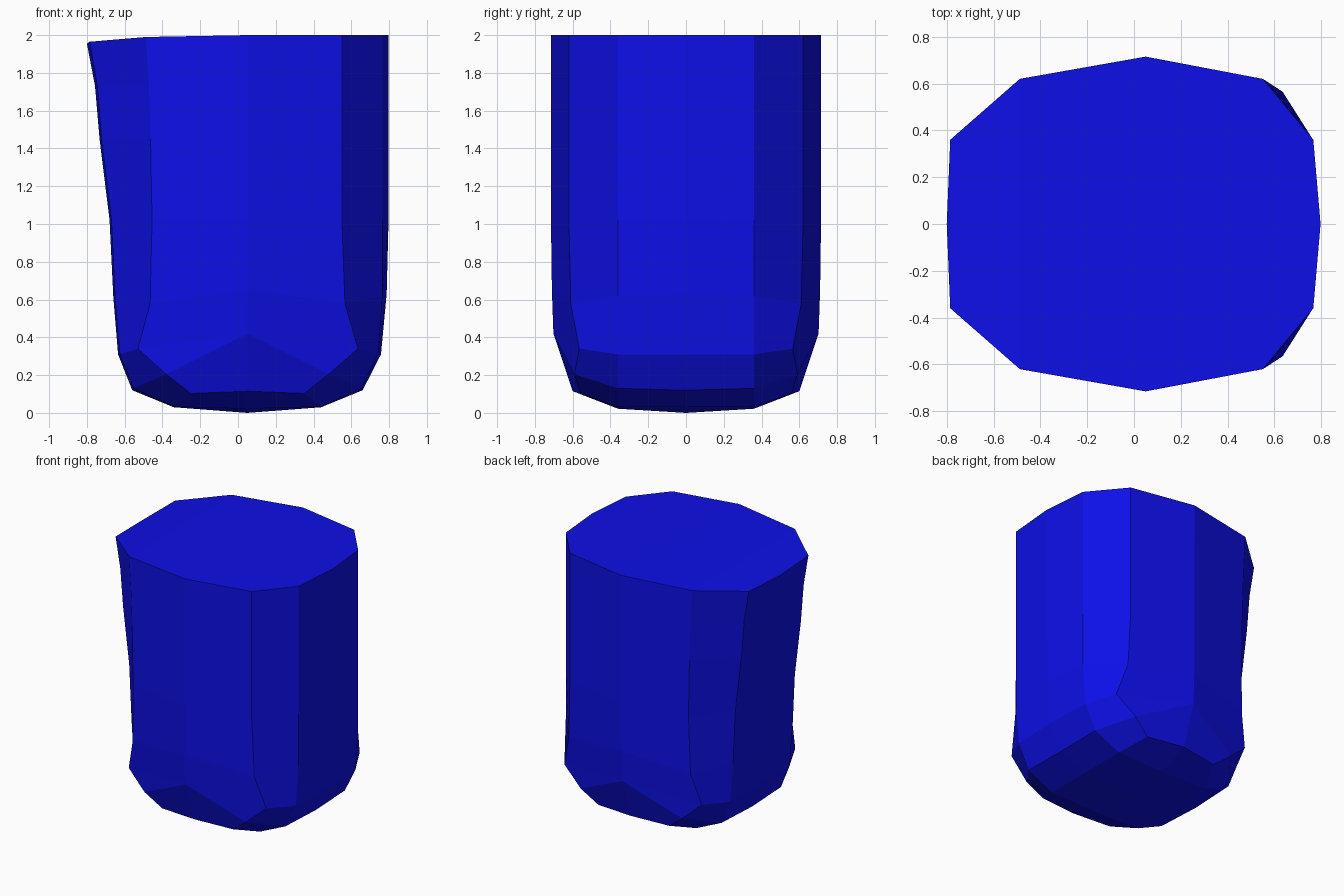
import bpy, bmesh

if "Cube" in bpy.data.objects:
    bpy.data.objects.remove(bpy.data.objects["Cube"])

CX = 0.05  # centre line of the untilted right half
bm = bmesh.new()

# Half rings (y >= 0), running from the +x middle round the back to the -x middle
RIGHT_Y = (0, 0.36, 0.62, 0.715)


def ring(points):
    return [bm.verts.new(p) for p in points]


def wall_ring(z, left):
    """Straight right side; the left side leans out by the given x values."""
    right = [(x, y, z) for x, y in zip((0.797, 0.766, 0.55, CX), RIGHT_Y)]
    return ring(right + [(x, y, zz) for (x, zz), y in zip(left, (0.62, 0.36, 0))])


top = wall_ring(2.0, ((-0.488, 1.99), (-0.785, 1.965), (-0.8, 1.955)))
rings = [
    top,
    wall_ring(1.73, ((-0.472, 1.73), (-0.745, 1.73), (-0.757, 1.73))),
    wall_ring(1.45, ((-0.463, 1.45), (-0.722, 1.45), (-0.733, 1.45))),
    wall_ring(1.02, ((-0.455, 1.02), (-0.67, 1.02), (-0.68, 1.02))),
    ring([(0.787, 0, 0.63), (0.765, 0.36, 0.62), (0.566, 0.61, 0.58), (CX, 0.71, 0.65),
          (-0.465, 0.61, 0.58), (-0.65, 0.36, 0.6), (-0.66, 0, 0.61)]),
    ring([(0.757, 0, 0.31), (0.742, 0.36, 0.31), (0.635, 0.565, 0.34), (CX, 0.702, 0.42),
          (-0.53, 0.565, 0.34), (-0.625, 0.36, 0.31), (-0.635, 0, 0.31)]),
]

# Walls
for a, b in zip(rings, rings[1:]):
    for i in range(6):
        bm.faces.new((a[i], a[i + 1], b[i + 1], b[i]))

# Top cap
mid = ring([(top[i].co.x, 0, top[i].co.z) for i in (1, 2, 3, 4, 5)])
bm.faces.new((top[0], top[1], mid[0]))
for i in range(4):
    bm.faces.new((top[i + 1], top[i + 2], mid[i + 1], mid[i]))
bm.faces.new((top[5], top[6], mid[4]))

# Rounded base, built the same way on both sides of the centre line
low = rings[-1]
back, inner, centre = ring([(CX, 0.6, 0.115), (CX, 0.36, 0.022), (CX, 0, 0)])
for s, (a0, a1, a2) in ((1, low[:3]), (-1, low[:3:-1])):
    b0, b1, b2, b3, i0, i1 = ring([
        (CX + s * 0.61, 0, 0.12), (CX + s * 0.603, 0.36, 0.13),
        (CX + s * 0.43, 0.59, 0.205), (CX + s * 0.30, 0.56, 0.103),
        (CX + s * 0.39, 0, 0.03), (CX + s * 0.39, 0.36, 0.033)])
    for f in ((a0, a1, b1, b0), (a1, a2, b2, b1), (low[3], a2, b2),
              (low[3], b2, b3, back), (b0, b1, i1, i0), (b1, b2, b3, i1),
              (b3, back, inner, i1), (i0, i1, inner, centre)):
        bm.faces.new(f)

# Mirror to the front half
geom = bm.verts[:] + bm.edges[:] + bm.faces[:]
bmesh.ops.mirror(bm, geom=geom, axis='Y', merge_dist=0.0001)
bmesh.ops.remove_doubles(bm, verts=bm.verts[:], dist=0.0005)
bmesh.ops.recalc_face_normals(bm, faces=bm.faces[:])

mesh = bpy.data.meshes.new("rounded_column")
bm.to_mesh(mesh)
bm.free()
obj = bpy.data.objects.new("rounded_column", mesh)
bpy.context.collection.objects.link(obj)

mat = bpy.data.materials.new("blue")
mat.diffuse_color = (0.004, 0.005, 0.8, 1)
mat.use_nodes = True
mat.node_tree.nodes["Principled BSDF"].inputs["Base Color"].default_value = mat.diffuse_color
mesh.materials.append(mat)
